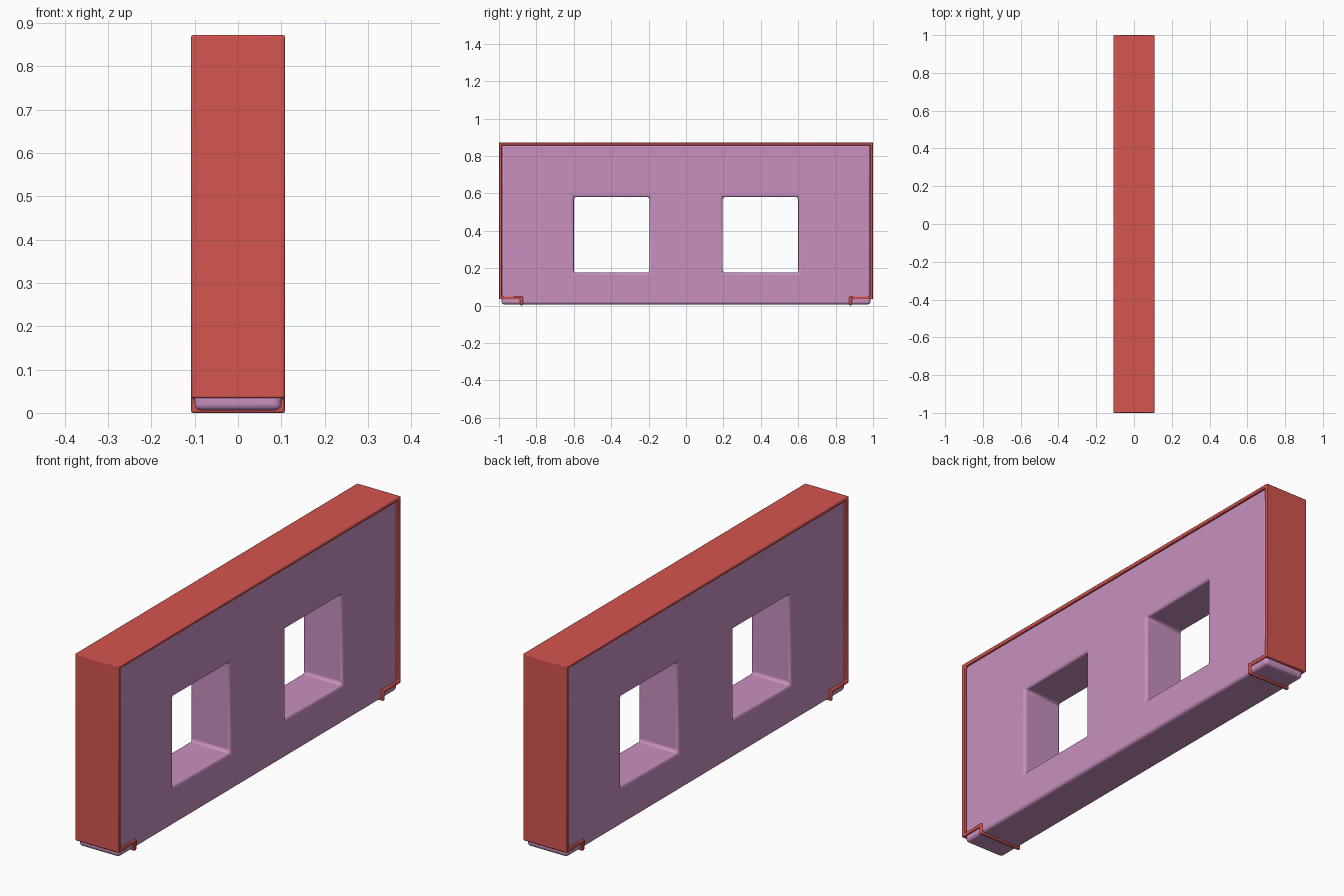
import bpy, bmesh

if "Cube" in bpy.data.objects:
    bpy.data.objects.remove(bpy.data.objects["Cube"])


def material(name, rgb):
    m = bpy.data.materials.new(name)
    m.diffuse_color = (*rgb, 1)
    m.use_nodes = True
    m.node_tree.nodes["Principled BSDF"].inputs["Base Color"].default_value = m.diffuse_color
    return m


def finish(name, bm, mat, bevel, segments):
    bmesh.ops.recalc_face_normals(bm, faces=bm.faces[:])
    mesh = bpy.data.meshes.new(name)
    bm.to_mesh(mesh)
    bm.free()
    ob = bpy.data.objects.new(name, mesh)
    bpy.context.collection.objects.link(ob)
    mesh.materials.append(mat)
    mod = ob.modifiers.new("rounding", 'BEVEL')
    mod.width = bevel
    mod.segments = segments
    mod.limit_method = 'ANGLE'
    bpy.ops.object.select_all(action='DESELECT')
    ob.select_set(True)
    bpy.context.view_layer.objects.active = ob
    bpy.ops.object.shade_smooth_by_angle()
    return ob


def extrude_x(bm, half):
    res = bmesh.ops.extrude_face_region(bm, geom=bm.faces[:])
    verts = [g for g in res["geom"] if isinstance(g, bmesh.types.BMVert)]
    bmesh.ops.translate(bm, verts=verts, vec=(2 * half, 0, 0))


pink = material("pink", (0.58, 0.28, 0.52))
red = material("red", (0.66, 0.09, 0.08))

# Wall panel: a grid of cells with two window cells left open
HALF = 0.1
ys = [-0.986, -0.6, -0.196, 0.196, 0.6, 0.986]
zs = [0.006, 0.176, 0.58, 0.862]
bm = bmesh.new()
grid = [[bm.verts.new((-HALF, y, z)) for z in zs] for y in ys]
for i in range(5):
    for j in range(3):
        if j == 1 and i in (1, 3):
            continue
        bm.faces.new((grid[i][j], grid[i + 1][j], grid[i + 1][j + 1], grid[i][j + 1]))
extrude_x(bm, HALF)
finish("wall_panel", bm, pink, 0.014, 4)

# Trim strip: wraps the top and sides, steps in and down at the feet
HALF = 0.108
outer = [(0.887, 0.0), (0.887, 0.034), (1.0, 0.034), (1.0, 0.872)]
inner = [(0.985, 0.857), (0.985, 0.049), (0.872, 0.049), (0.872, 0.0)]
mirrored = lambda pts: [(-y, z) for y, z in reversed(pts)]
outline = outer + mirrored(outer) + mirrored(inner) + inner
bm = bmesh.new()
bm.faces.new([bm.verts.new((-HALF, y, z)) for y, z in outline])
extrude_x(bm, HALF)
finish("trim_strip", bm, red, 0.004, 2)
